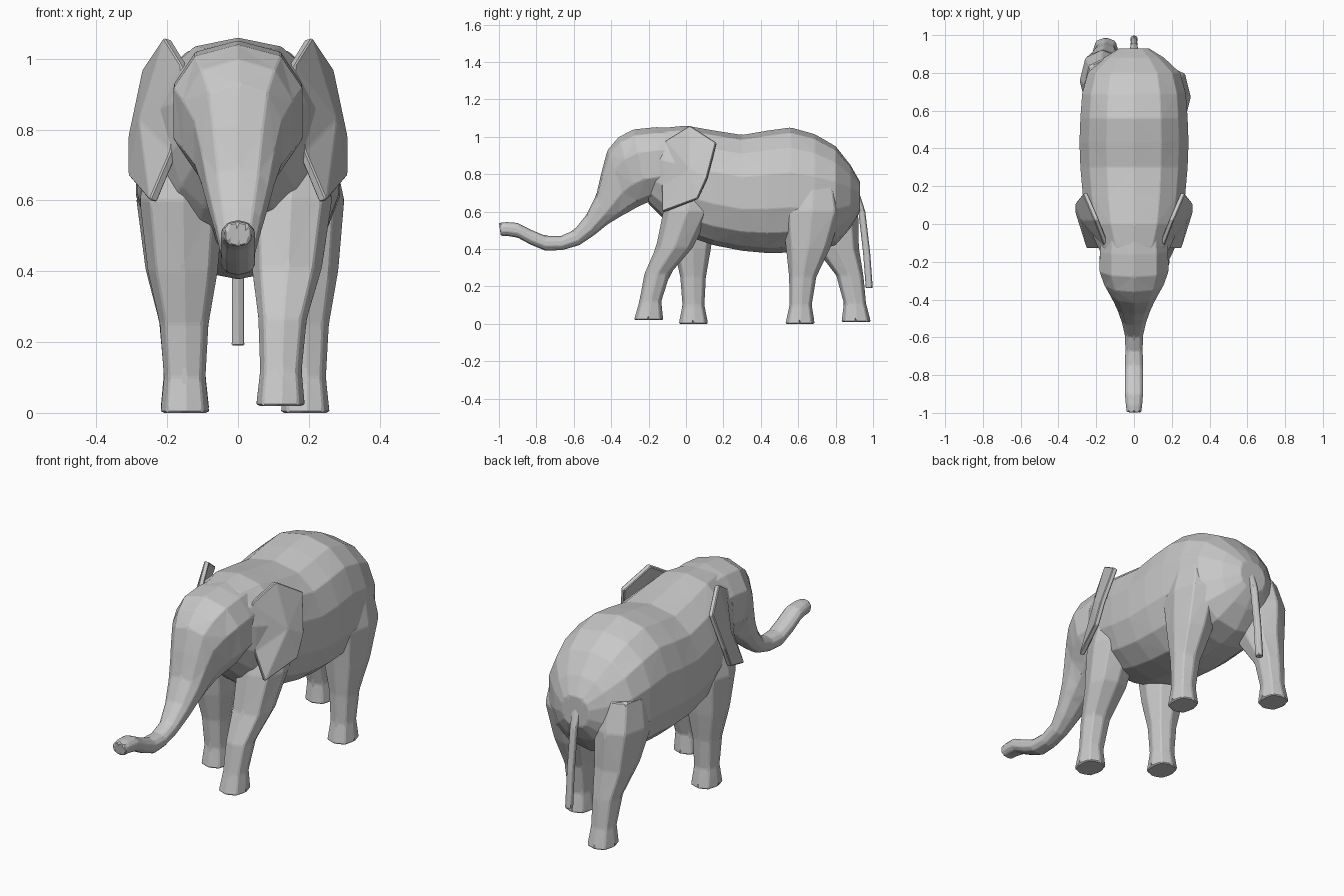
import bpy
import bmesh
import math
from mathutils import Vector

cube = bpy.data.objects.get("Cube")
if cube:
    bpy.data.objects.remove(cube)

grey = (0.58, 0.58, 0.58, 1)
hide = bpy.data.materials.new("grey_hide")
hide.use_nodes = True
hide.diffuse_color = grey
hide.node_tree.nodes["Principled BSDF"].inputs["Base Color"].default_value = grey


def finish(bm, name, seam):
    """Turn a bmesh into a faceted object with narrow chamfered seams."""
    bmesh.ops.recalc_face_normals(bm, faces=bm.faces)
    mesh = bpy.data.meshes.new(name)
    bm.to_mesh(mesh)
    bm.free()
    mesh.materials.append(hide)
    obj = bpy.data.objects.new(name, mesh)
    bpy.context.collection.objects.link(obj)
    bevel = obj.modifiers.new("seams", "BEVEL")
    bevel.width = seam
    bevel.segments = 1
    bevel.limit_method = "NONE"


def loft(name, rings, sides, seam=0.005):
    """Skin rings given as (centre, across, up) vectors with triangles."""
    bm = bmesh.new()
    loops = []
    for centre, across, up in rings:
        loop = []
        for i in range(sides):
            angle = math.tau * i / sides
            s, c = math.sin(angle), math.cos(angle)
            # Slightly squared ellipse
            s = math.copysign(abs(s) ** 0.85, s)
            c = math.copysign(abs(c) ** 0.85, c)
            loop.append(bm.verts.new(centre + across * s + up * c))
        loops.append(loop)
    for r, (low, high) in enumerate(zip(loops, loops[1:])):
        for i in range(sides):
            j = (i + 1) % sides
            a, b, c, d = low[i], low[j], high[j], high[i]
            # Mirror the diagonals about the middle and alternate per ring
            if (i < sides / 2) == (r % 2 == 0):
                triangles = (a, b, c), (a, c, d)
            else:
                triangles = (a, b, d), (b, c, d)
            for triangle in triangles:
                bm.faces.new(triangle)
    for loop in (loops[0], loops[-1]):
        bmesh.ops.triangulate(bm, faces=[bm.faces.new(loop)])
    finish(bm, name, seam)


def with_midpoints(rows):
    """Add a curved in-between row halfway along every pair of rows."""
    rows = [Vector(row) for row in rows]
    padded = [rows[0]] + rows + [rows[-1]]
    result = []
    for before, start, end, after in zip(padded, padded[1:], padded[2:], padded[3:]):
        result.append(start)
        result.append((start + end) * 0.5625 - (before + after) * 0.0625)
    return result + [rows[-1]]


def spine(name, sections, sides, seam):
    """Loft from (top y, top z, bottom y, bottom z, half width) sections."""
    rings = []
    for top_y, top_z, low_y, low_z, width in with_midpoints(sections):
        top, bottom = Vector((0, top_y, top_z)), Vector((0, low_y, low_z))
        rings.append(((top + bottom) / 2, Vector((width, 0, 0)), (top - bottom) / 2))
    loft(name, rings, sides, seam)


# Torso, from rump to neck
torso = [(0.93, 0.76, 0.6, 0.08),
         (0.8, 0.95, 0.42, 0.25),
         (0.56, 1.05, 0.38, 0.29),
         (0.3, 1.01, 0.39, 0.29),
         (0, 1.06, 0.47, 0.25),
         (-0.2, 1.03, 0.64, 0.15)]
spine("torso", [(y, top, y, low, width) for y, top, low, width in torso], 14, 0.005)

# Head running down into the raised trunk
spine("head_and_trunk", [
    (-0.06, 1.05, -0.06, 0.67, 0.18),
    (-0.28, 1.04, -0.2, 0.65, 0.19),
    (-0.42, 0.93, -0.3, 0.6, 0.13),
    (-0.48, 0.69, -0.42, 0.53, 0.09),
    (-0.6, 0.5, -0.57, 0.42, 0.05),
    (-0.75, 0.47, -0.75, 0.39, 0.05),
    (-0.9, 0.54, -0.9, 0.46, 0.05),
    (-1, 0.54, -0.99, 0.47, 0.04),
], 10, 0.004)

# Tail hanging behind the rump
spine("tail", [
    (0.86, 0.87, 0.84, 0.78, 0.04),
    (0.96, 0.6, 0.92, 0.6, 0.02),
    (1, 0.19, 0.96, 0.19, 0.02),
], 6, 0.003)

# Leg shape shared by all four: height, half width, half depth, share of stride
leg_levels = [(0, 0.07, 0.08, 1),
              (0.1, 0.06, 0.06, 0.96),
              (0.25, 0.07, 0.07, 0.8),
              (0.4, 0.1, 0.1, 0.4),
              (0.6, 0.12, 0.13, 0.1),
              (0.75, 0.09, 0.1, 0)]


def leg(name, foot, hip, lift, thigh):
    """Loft one leg between foot and hip (x, y); thigh deepens the upper part."""
    rings = []
    for z, half_width, half_depth, stride in leg_levels:
        x, y = Vector(hip).lerp(Vector(foot), stride)
        depth = half_depth * (1 + thigh * (1 - stride))
        rings.append((Vector((x, y, z + lift * stride)),
                      Vector((half_width, 0, 0)), Vector((0, depth, 0))))
    loft(name, rings, 8)


leg("front_left_leg", (0.12, -0.2), (0.15, 0.03), 0.02, 0)
leg("front_right_leg", (-0.15, 0.04), (-0.16, 0.03), 0, 0)
leg("hind_left_leg", (0.19, 0.61), (0.18, 0.68), 0, 0.3)
leg("hind_right_leg", (-0.15, 0.91), (-0.17, 0.74), 0.01, 0.3)

# Ears, flared outward and folded about a central point
outline = [(0.16, -0.11, 0.98), (0.21, 0.02, 1.06), (0.27, 0.16, 0.97),
           (0.31, 0.11, 0.78), (0.31, 0.06, 0.67), (0.25, -0.13, 0.6),
           (0.19, -0.13, 0.74)]
for side, name in ((1, "left_ear"), (-1, "right_ear")):
    bm = bmesh.new()
    rim = [bm.verts.new((x * side, y, z)) for x, y, z in outline]
    fold = bm.verts.new((0.28 * side, 0.02, 0.83))
    for a, b in zip(rim, rim[1:] + rim[:1]):
        bm.faces.new((a, b, fold))
    bmesh.ops.recalc_face_normals(bm, faces=bm.faces)
    bmesh.ops.solidify(bm, geom=bm.faces[:], thickness=0.025)
    finish(bm, name, 0.004)
